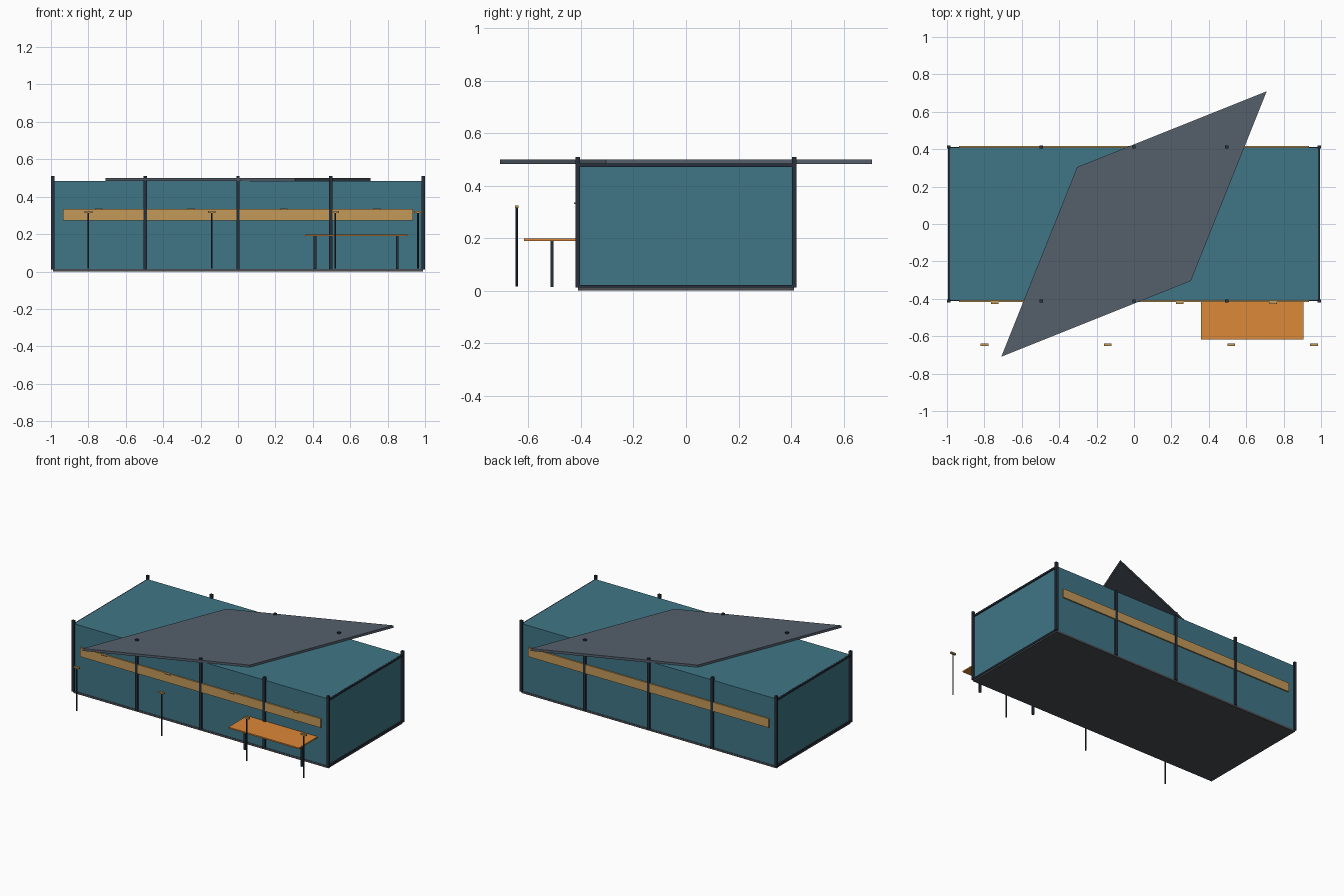
import bpy
from math import radians

if "Cube" in bpy.data.objects:
    bpy.data.objects.remove(bpy.data.objects["Cube"])


def mat(name, rgb):
    m = bpy.data.materials.new(name)
    m.diffuse_color = (*rgb, 1)
    m.use_nodes = True
    m.node_tree.nodes["Principled BSDF"].inputs["Base Color"].default_value = m.diffuse_color
    return m


TEAL = mat("teal", (0.05, 0.18, 0.24))
DARK = mat("dark_metal", (0.02, 0.03, 0.045))
SLATE = mat("slate", (0.09, 0.115, 0.145))
BASE = mat("base_grey", (0.07, 0.075, 0.085))
GOLD = mat("gold", (0.55, 0.32, 0.10))
ORANGE = mat("orange", (0.72, 0.25, 0.04))


def box(name, x, y, z, m):
    """Box from (min, max) ranges on each axis."""
    r = (x, y, z)
    bpy.ops.mesh.primitive_cube_add(size=1, location=[(a + b) / 2 for a, b in r])
    o = bpy.context.object
    o.name = name
    o.scale = [b - a for a, b in r]
    bpy.ops.object.transform_apply(location=False, rotation=False, scale=True)
    o.data.materials.append(m)
    return o


def around(c, h):
    return (c - h, c + h)


# Floor slab and main walled body
box("floor_slab", (-0.99, 0.99), (-0.412, 0.412), (0, 0.014), BASE)
box("body", (-0.985, 0.985), (-0.409, 0.409), (0.014, 0.485), TEAL)

# Posts and wall bands on both long sides
for side, s in (("front", -1), ("back", 1)):
    for i in range(5):
        box(f"{side}_post", around(-0.99 + 0.495 * i, 0.009),
            around(s * 0.412, 0.008), (0.012, 0.51), DARK)
    box(f"{side}_band", (-0.935, 0.935), around(s * 0.413, 0.005),
        (0.272, 0.335), GOLD)

# Rails along the top and bottom of both ends
for side, s in (("left", -1), ("right", 1)):
    for level, z in (("top", 0.478), ("bottom", 0.016)):
        box(f"{side}_{level}_rail", around(s * 0.988, 0.006), (-0.41, 0.41),
            around(z, 0.006), DARK)

# Diamond-shaped roof panel
bpy.ops.mesh.primitive_cylinder_add(vertices=4, radius=1, depth=0.017,
                                    location=(0, 0, 0.4915))
roof = bpy.context.object
roof.name = "roof_panel"
roof.scale = (0.43, 1.003, 1)
roof.rotation_euler.z = radians(-45)
roof.data.materials.append(SLATE)

# Small wall lamps above the front band
for x in (-0.745, -0.25, 0.245, 0.745):
    box("wall_lamp", around(x, 0.02), (-0.427, -0.412), around(0.333, 0.003), GOLD)

# Free-standing lamp poles in front
for x in (-0.80, -0.14, 0.52, 0.962):
    bpy.ops.mesh.primitive_cylinder_add(vertices=8, radius=0.0045, depth=0.305,
                                        location=(x, -0.645, 0.1675))
    bpy.context.object.name = "lamp_pole"
    bpy.context.object.data.materials.append(DARK)
    box("lamp_head", around(x, 0.021), around(-0.645, 0.007), (0.314, 0.324), GOLD)

# Side platform with two legs
box("platform", (0.358, 0.905), (-0.617, -0.41), (0.19, 0.199), ORANGE)
for x in (0.412, 0.852):
    box("platform_leg", around(x, 0.007), around(-0.51, 0.006), (0.014, 0.191), DARK)
